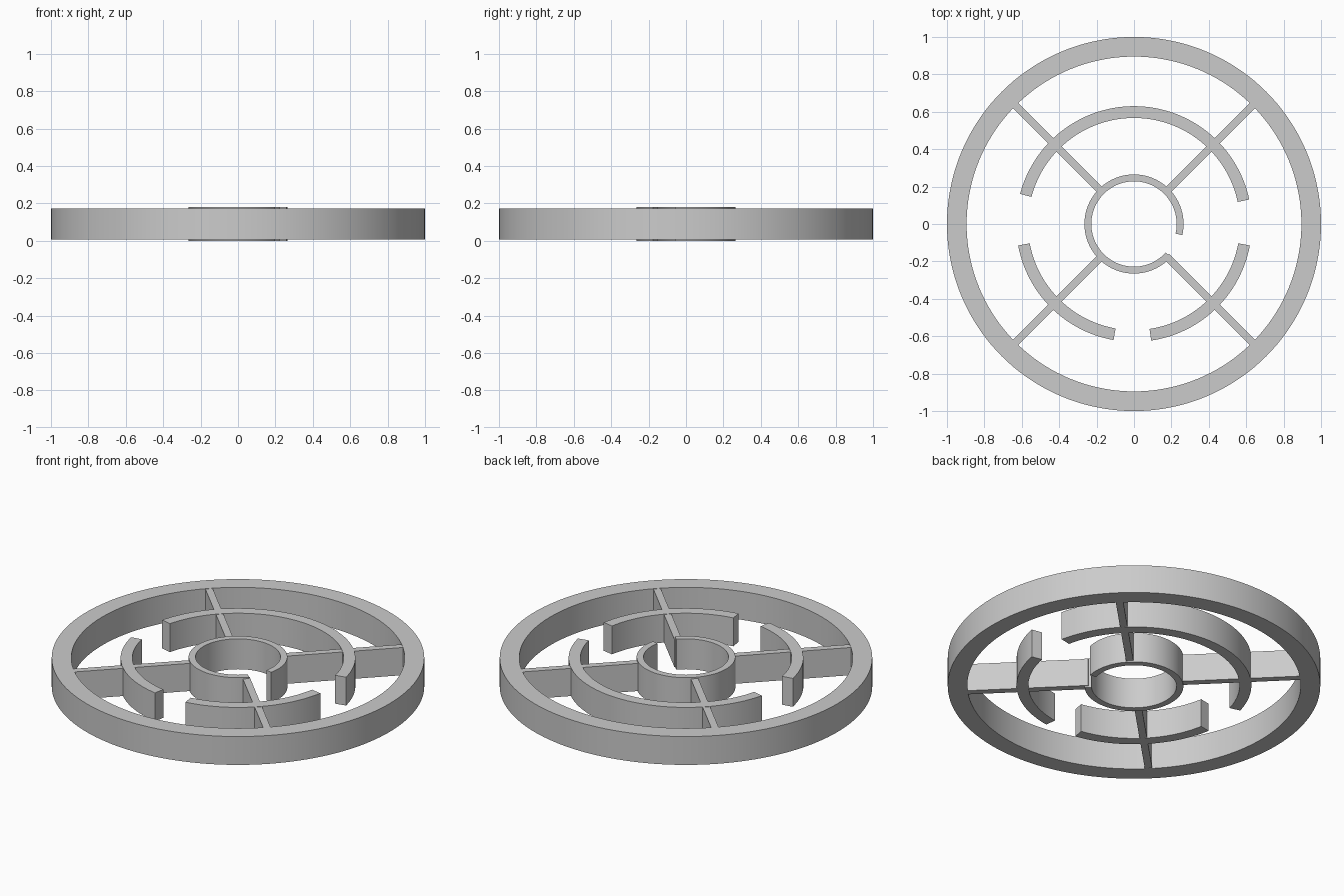
import bpy, bmesh
from math import radians, cos, sin

if "Cube" in bpy.data.objects:
    bpy.data.objects.remove(bpy.data.objects["Cube"])

def finish(name, bm):
    bmesh.ops.recalc_face_normals(bm, faces=bm.faces)
    mesh = bpy.data.meshes.new(name)
    bm.to_mesh(mesh)
    bm.free()
    ob = bpy.data.objects.new(name, mesh)
    bpy.context.collection.objects.link(ob)
    return ob

def arc(name, r_in, r_out, z0, z1, a0, a1, step=2.5):
    """Rectangular profile swept from angle a0 to a1 (degrees)."""
    full = a1 - a0 >= 360
    n = max(2, round((a1 - a0) / step))
    bm = bmesh.new()
    loops = []
    for i in range(n if full else n + 1):
        a = radians(a0 + (a1 - a0) * i / n)
        loops.append([bm.verts.new((r * cos(a), r * sin(a), z)) for r, z in
                      ((r_in, z0), (r_out, z0), (r_out, z1), (r_in, z1))])
    for i in range(n):
        p, q = loops[i], loops[(i + 1) % len(loops)]
        for k in range(4):
            m = (k + 1) % 4
            bm.faces.new((p[k], p[m], q[m], q[k]))
    if not full:
        bm.faces.new(loops[0])
        bm.faces.new(loops[-1])
    ob = finish(name, bm)
    bpy.ops.object.select_all(action='DESELECT')
    ob.select_set(True)
    bpy.context.view_layer.objects.active = ob
    bpy.ops.object.shade_smooth_by_angle(angle=radians(30))
    return ob

Z0, Z1 = 0.006, 0.174

# Outer rim and open hub ring (slightly taller)
arc("outer_ring", 0.895, 1.0, Z0, Z1, 0, 360)
arc("hub_ring", 0.228, 0.265, 0.0, 0.18, -13, 318)

# Broken middle ring
for name, a0, a1 in (("middle_arc_back", 12, 165.2),
                     ("middle_arc_left", 190.5, 260),
                     ("middle_arc_right", 278.4, 349.5)):
    arc(name, 0.567, 0.63, Z0, Z1, a0, a1)

# Diagonal spokes
for i in range(4):
    bm = bmesh.new()
    bmesh.ops.create_cube(bm, size=1)
    for v in bm.verts:
        v.co = (0.575 + v.co.x * 0.66, v.co.y * 0.04, 0.09 + v.co.z * 0.164)
    ob = finish(f"spoke_{i + 1}", bm)
    ob.rotation_euler.z = radians(45 + 90 * i)
